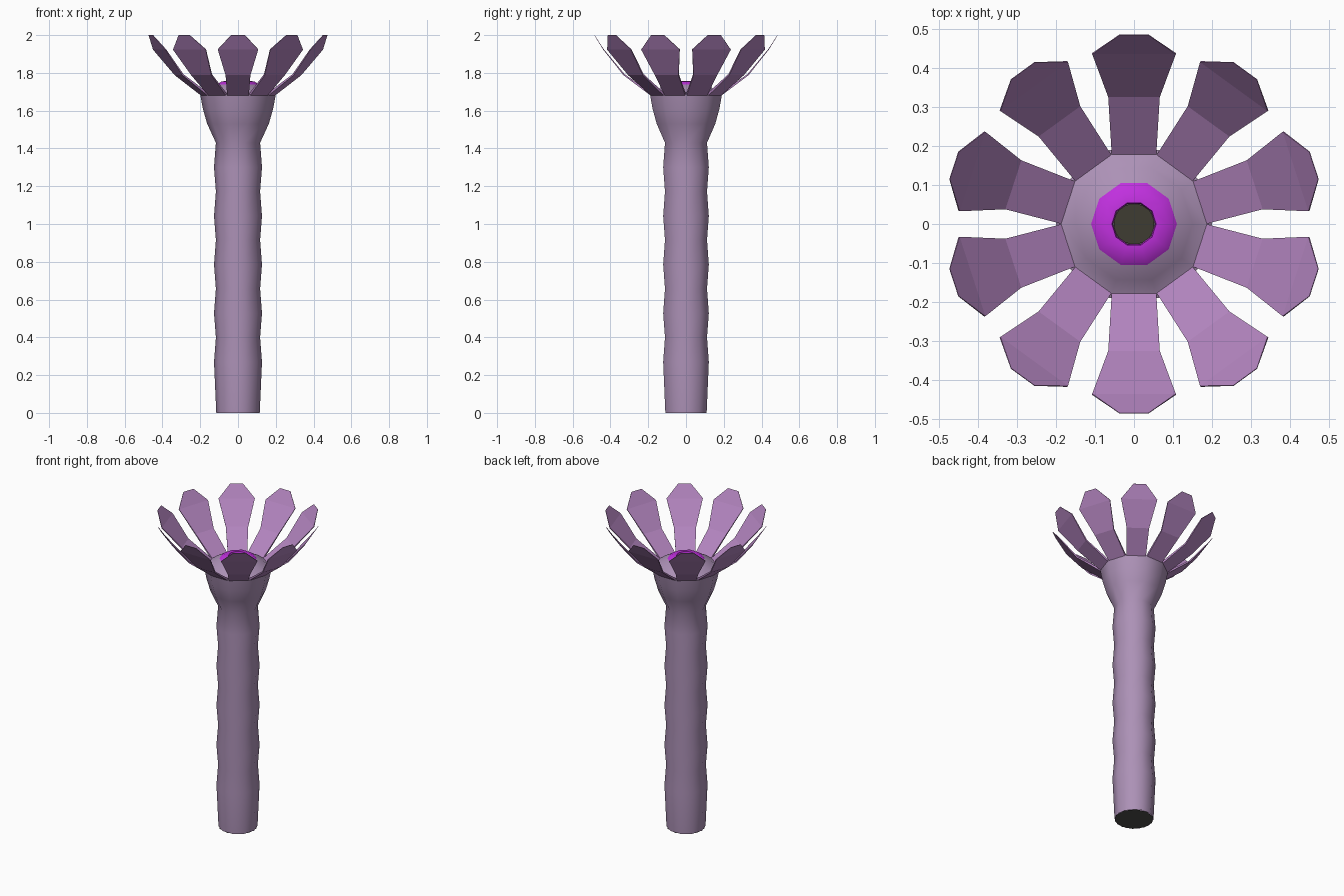
import bpy, bmesh, math
from mathutils import Matrix

cube = bpy.data.objects.get("Cube")
if cube:
    bpy.data.objects.remove(cube, do_unlink=True)

SIDES = 10


def material(name, srgb):
    lin = [(c / 255 / 12.92) if c < 11 else ((c / 255 + 0.055) / 1.055) ** 2.4 for c in srgb]
    m = bpy.data.materials.new(name)
    m.use_nodes = True
    m.diffuse_color = (*lin, 1)
    m.node_tree.nodes["Principled BSDF"].inputs["Base Color"].default_value = (*lin, 1)
    return m


STALK = material("dusty mauve", (172, 145, 182))
PETAL = material("orchid purple", (178, 132, 190))
RING = material("bright magenta", (192, 48, 222))
DARK = material("dark olive", (62, 60, 50))
CAP = material("dark grey", (78, 78, 76))


def finish(bm, name, mat, smooth=True):
    bmesh.ops.recalc_face_normals(bm, faces=bm.faces)
    mesh = bpy.data.meshes.new(name)
    bm.to_mesh(mesh)
    bm.free()
    mesh.materials.append(mat)
    obj = bpy.data.objects.new(name, mesh)
    bpy.context.collection.objects.link(obj)
    if smooth:
        bpy.ops.object.select_all(action="DESELECT")
        obj.select_set(True)
        bpy.context.view_layer.objects.active = obj
        bpy.ops.object.shade_smooth_by_angle(angle=math.radians(60))
    return obj


def lathe(name, profile, mat):
    """Ten-sided surface of revolution from (radius, height) pairs."""
    bm = bmesh.new()
    rings = []
    for r, z in profile:
        rings.append([bm.verts.new((r * math.cos(a), r * math.sin(a), z))
                      for a in (math.tau * i / SIDES for i in range(SIDES))])
    for low, high in zip(rings, rings[1:]):
        for i in range(SIDES):
            j = (i + 1) % SIDES
            bm.faces.new((low[i], low[j], high[j], high[i]))
    obj = finish(bm, name, mat)
    # open surfaces: make sure the normals point outwards / upwards
    first = obj.data.polygons[0]
    if first.normal.x * first.center.x + first.normal.y * first.center.y < 0 and name != "mouth_wall":
        obj.data.flip_normals()
    return obj


def disc(name, radius, z, mat, up):
    bm = bmesh.new()
    bmesh.ops.create_circle(bm, cap_ends=True, segments=SIDES, radius=radius,
                            matrix=Matrix.Translation((0, 0, z)) @ Matrix.Rotation(math.tau / 4 + math.pi / 2, 4, "Z"))
    obj = finish(bm, name, mat, smooth=False)
    if (obj.data.polygons[0].normal.z > 0) != up:
        obj.data.flip_normals()


# Stalk: gentle alternating bulges, then the flared cup
profile = [(0.115, 0.0)]
for i in range(5):
    profile += [(0.127, 0.27 + 0.2575 * i), (0.117, 0.40 + 0.2575 * i)]
profile += [(0.163, 1.53), (0.186, 1.61), (0.2, 1.685)]
lathe("stalk", profile, STALK)
disc("stalk_base", 0.115, 0.0, CAP, up=False)

# Domed top inside the petals, the lip ring and the dark mouth
lathe("cup_dome", [(0.2, 1.685), (0.184, 1.69), (0.15, 1.718), (0.11, 1.738)], STALK)
lathe("lip_ring", [(0.11, 1.738), (0.088, 1.755), (0.057, 1.757)], RING)
lathe("mouth_wall", [(0.057, 1.757), (0.054, 1.742)], RING)
disc("mouth", 0.0545, 1.742, DARK, up=True)

# Petal rows: half width, distance out, height, thickness
ROWS = [(0.057, 0.176, 1.688, 0.014), (0.066, 0.325, 1.793, 0.008),
        (0.107, 0.435, 1.925, 0.004), (0.037, 0.484, 2.0, 0.002)]


def petal(index):
    bm = bmesh.new()
    rows = []
    for w, d, z, t in ROWS:
        rows.append([bm.verts.new(p) for p in ((d, -w, z), (d, w, z),
                                               (d + t * 0.8, w, z - t * 0.6),
                                               (d + t * 0.8, -w, z - t * 0.6))])
    # keep the tip level with the top of the model
    for a, b in zip(rows, rows[1:]):
        for i in range(4):
            j = (i + 1) % 4
            bm.faces.new((a[i], a[j], b[j], b[i]))
    bm.faces.new(rows[0])
    bm.faces.new(rows[-1])
    bm.transform(Matrix.Rotation(math.tau * (index + 0.5) / SIDES, 4, "Z"))
    finish(bm, f"petal_{index + 1}", PETAL, smooth=False)


for k in range(SIDES):
    petal(k)
